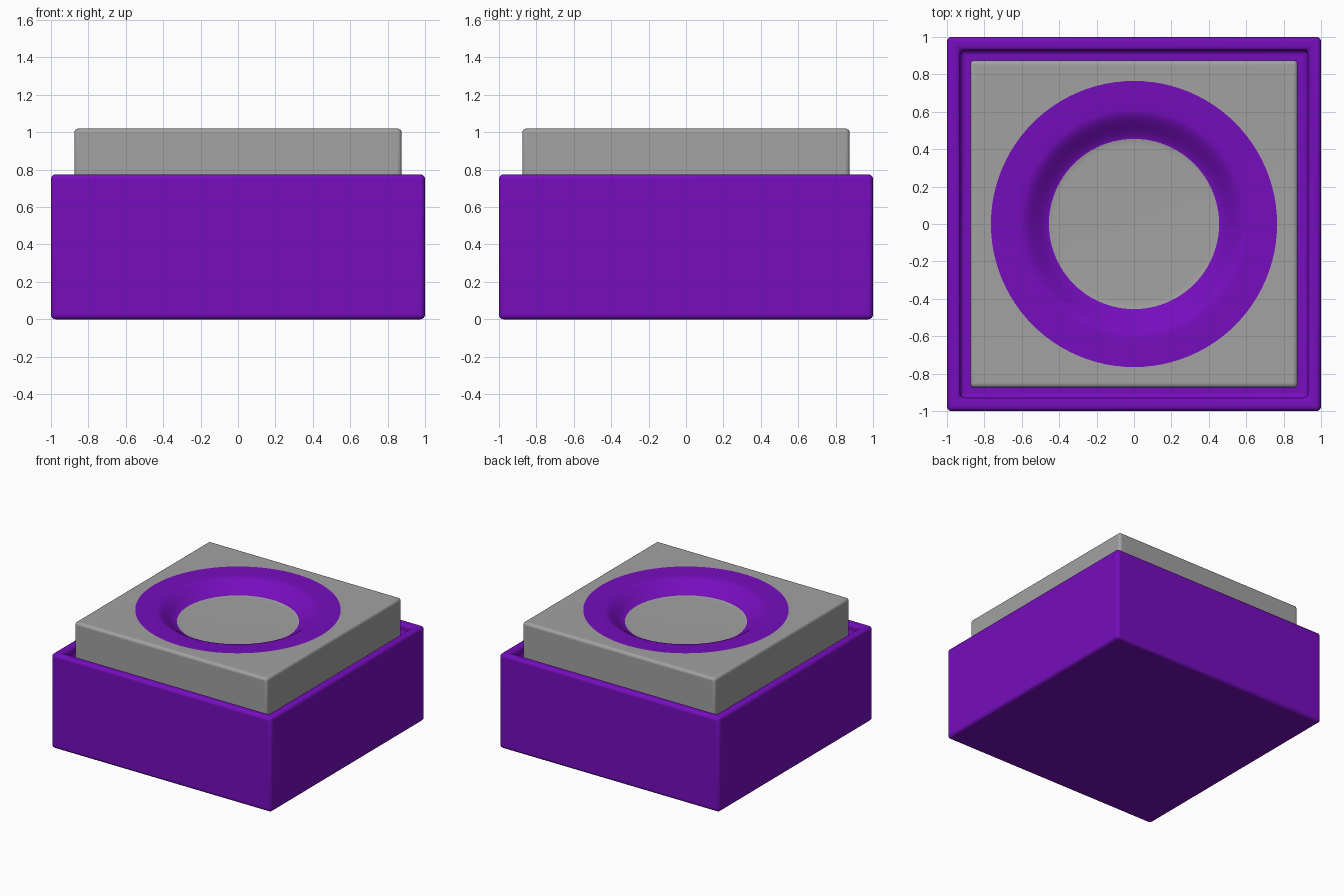
import bpy, bmesh, math

if "Cube" in bpy.data.objects:
    bpy.data.objects.remove(bpy.data.objects["Cube"])

N = 96  # points per loop (multiple of 8 so square corners are hit)


def material(name, rgb):
    m = bpy.data.materials.new(name)
    m.diffuse_color = (*rgb, 1.0)
    m.use_nodes = True
    m.node_tree.nodes["Principled BSDF"].inputs["Base Color"].default_value = m.diffuse_color
    return m


purple = material("purple", (0.18, 0.004, 0.51))
grey = material("grey", (0.36, 0.36, 0.36))


def finish(bm, name, mats, bevel):
    bmesh.ops.recalc_face_normals(bm, faces=bm.faces)
    me = bpy.data.meshes.new(name)
    bm.to_mesh(me)
    bm.free()
    for m in mats:
        me.materials.append(m)
    ob = bpy.data.objects.new(name, me)
    bpy.context.collection.objects.link(ob)
    mod = ob.modifiers.new("rounded_edges", 'BEVEL')
    mod.width = bevel
    mod.segments = 4
    mod.limit_method = 'ANGLE'
    mod.angle_limit = math.radians(40)
    bpy.ops.object.select_all(action='DESELECT')
    bpy.context.view_layer.objects.active = ob
    ob.select_set(True)
    bpy.ops.object.shade_smooth_by_angle(angle=math.radians(35))
    return ob


# Base housing: box with a shallow recess for the button
bm = bmesh.new()
bmesh.ops.create_cube(bm, size=2)
for v in bm.verts:
    v.co.z = 0.775 if v.co.z > 0 else 0.0
top = max(bm.faces, key=lambda f: f.calc_center_median().z)
bmesh.ops.inset_region(bm, faces=[top], thickness=0.1)
floor = bmesh.ops.extrude_face_region(bm, geom=[top])
for g in floor["geom"]:
    if isinstance(g, bmesh.types.BMVert):
        g.co.z -= 0.08
if top.is_valid:
    bm.faces.remove(top)
finish(bm, "base_housing", [purple], 0.025)

# Button: square block lofted into a round dished top
bm = bmesh.new()


def loop(r, z, square=False):
    vs = []
    for i in range(N):
        a = 2 * math.pi * i / N
        c, s = math.cos(a), math.sin(a)
        k = r / max(abs(c), abs(s)) if square else r
        vs.append(bm.verts.new((k * c, k * s, z)))
    return vs


TOP, FLOOR, R_IN, R_OUT = 1.02, 0.925, 0.455, 0.765
loops = [loop(0.875, 0.66, True), loop(0.875, TOP, True), loop(R_OUT, TOP)]
bands = 16
for i in range(1, bands + 1):
    r = R_OUT + (0.61 - R_OUT) * i / 4 if i <= 4 else 0.61 + (R_IN - 0.61) * (i - 4) / (bands - 4)
    t = min(1.0, max(0.0, (0.61 - r) / (0.61 - 0.44)))
    gentle = 0.008 * (R_OUT - r) / (R_OUT - R_IN)
    z = TOP - gentle - (TOP - FLOOR - 0.008) * t * t * (3 - 2 * t)
    loops.append(loop(r, z))
loops.append(loop(0.42, loops[-1][0].co.z - 0.001))

for j, (a, b) in enumerate(zip(loops, loops[1:])):
    for i in range(N):
        k = (i + 1) % N
        f = bm.faces.new((a[i], a[k], b[k], b[i]))
        # purple ring between the two circles
        f.material_index = 1 if 2 <= j < 2 + bands else 0
bm.faces.new(loops[-1])
bm.faces.new(loops[0][::-1])
finish(bm, "button", [grey, purple], 0.022)
